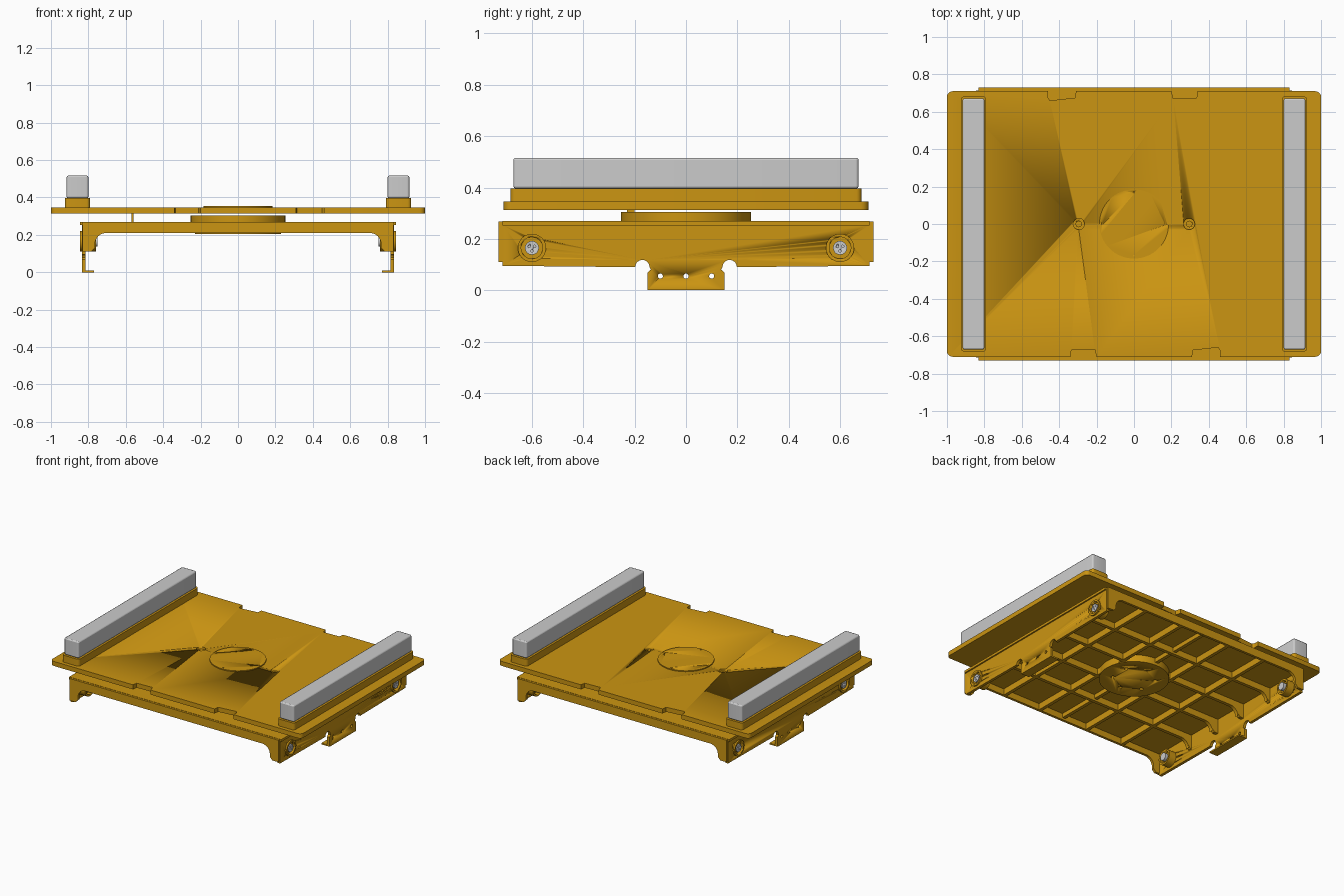
import bpy, bmesh, math
from mathutils import Vector

if "Cube" in bpy.data.objects:
    bpy.data.objects.remove(bpy.data.objects["Cube"])


def material(name, rgb):
    m = bpy.data.materials.new(name)
    m.diffuse_color = (*rgb, 1)
    m.use_nodes = True
    m.node_tree.nodes["Principled BSDF"].inputs["Base Color"].default_value = m.diffuse_color
    return m


ORANGE = material("safety orange", (0.6, 0.3, 0.006))
GREY = material("light grey", (0.6, 0.6, 0.6))


def finish(name, bm, mat, bevel=0):
    bmesh.ops.recalc_face_normals(bm, faces=bm.faces)
    me = bpy.data.meshes.new(name)
    bm.to_mesh(me)
    bm.free()
    ob = bpy.data.objects.new(name, me)
    bpy.context.collection.objects.link(ob)
    me.materials.append(mat)
    bpy.context.view_layer.objects.active = ob
    ob.select_set(True)
    bpy.ops.object.shade_smooth_by_angle(angle=math.radians(30))
    ob.select_set(False)
    if bevel:
        b = ob.modifiers.new("soft edges", 'BEVEL')
        b.width, b.segments, b.limit_method = bevel, 2, 'ANGLE'
    return ob


def prism(name, pts, axis, lo, hi, mat=ORANGE, bevel=0):
    """Extrude a 2D outline along an axis: x uses (y,z), y uses (x,z), z uses (x,y)."""
    def place(a, b, t):
        return {'x': (t, a, b), 'y': (a, t, b), 'z': (a, b, t)}[axis]
    bm = bmesh.new()
    f = bm.faces.new([bm.verts.new(place(a, b, lo)) for a, b in pts])
    r = bmesh.ops.extrude_face_region(bm, geom=[f])
    shift = Vector(place(0, 0, hi - lo))
    for v in r["geom"]:
        if isinstance(v, bmesh.types.BMVert):
            v.co += shift
    return finish(name, bm, mat, bevel)


def box(name, x0, x1, y0, y1, z0, z1, mat=ORANGE, bevel=0):
    return prism(name, [(x0, y0), (x1, y0), (x1, y1), (x0, y1)], 'z', z0, z1, mat, bevel)


def arc(cx, cy, r, a0, a1, n=8):
    return [(cx + r * math.cos(math.radians(a0 + (a1 - a0) * i / n)),
             cy + r * math.sin(math.radians(a0 + (a1 - a0) * i / n))) for i in range(n + 1)]


def rounded(cx, cy, hx, hy, r):
    return (arc(cx + hx - r, cy + hy - r, r, 0, 90, 5) + arc(cx - hx + r, cy + hy - r, r, 90, 180, 5)
            + arc(cx - hx + r, cy - hy + r, r, 180, 270, 5) + arc(cx + hx - r, cy - hy + r, r, 270, 360, 5))


def disc(name, a, b, r, axis, lo, hi, mat=ORANGE, n=48):
    return prism(name, arc(a, b, r, 0, 360, n)[:-1], axis, lo, hi, mat)


def tube(name, a, b, ro, ri, axis, lo, hi):
    t = disc(name, a, b, ro, axis, lo, hi)
    drill(t, [disc("cutter", a, b, ri, axis, lo - .01, hi + .01)])
    return t


def drill(ob, cutters):
    for c in cutters:
        c.hide_render = True
        m = ob.modifiers.new("hole", 'BOOLEAN')
        m.operation, m.object, m.solver = 'DIFFERENCE', c, 'EXACT'
        bpy.context.view_layer.objects.active = ob
        bpy.ops.object.modifier_apply(modifier=m.name)
        bpy.data.objects.remove(c)


# Top deck with two notches in each long edge (half outline, turned 180 degrees for the rest)
half = (arc(.97, .68, .03, 0, 90, 5)
        + [(.34, .71), (.335, .675), (.21, .67), (.2, .71)]
        + [(-.31, .71), (-.315, .675), (-.45, .66), (-.46, .675), (-.46, .71)]
        + arc(-.97, .68, .03, 90, 180, 5))
deck = prism("top_deck", half + [(-x, -y) for x, y in half], 'z', .313, .346)
drill(deck, [disc("cutter", s * .295, 0, .03, 'z', .33, .4, n=24) for s in (-1, 1)]
      + [disc("cutter", s * .295, 0, .015, 'z', .3, .4, n=16) for s in (-1, 1)])

# Round cover in the middle of the deck
cover = disc("deck_cover", 0, 0, .185, 'z', .34, .353, n=64)
drill(cover, [disc("cutter", x, y, .005, 'z', .345, .4, n=8)
              for x, y in ((.17, 0), (-.17, 0), (0, .17), (0, -.17))])

# Support pads along both ends
for s in (-1, 1):
    prism("pad_base", rounded(s * .858, 0, .068, .683, .02), 'z', .345, .396)
    prism("support_pad", rounded(s * .858, 0, .058, .672, .012), 'z', .396, .516, GREY, .008)

# Turntable between deck and frame, its underside hub and the stop pin
disc("turntable_ring", 0, 0, .253, 'z', .268, .304, n=64)
hub = disc("turntable_hub", 0, 0, .23, 'z', .205, .262, n=64)
drill(hub, [disc("cutter", .14 * math.cos(a), .14 * math.sin(a), .014, 'z', .19, .23, n=12)
            for a in [math.radians(60 * i + 30) for i in range(6)]])
box("stop_pin", -.57, -.56, -.23, -.2, .27, .313)

# Frame skin with overhanging side lips
box("frame_skin", -.83, .83, -.715, .715, .255, .27)
for s in (-1, 1):
    box("side_lip", *sorted((s * .82, s * .845)), -.715, .715, .253, .27)


# Arched cross profile: straight beam with curved legs at both ends
def arch(outer, inner, foot, under, top):
    right = [(outer, top), (outer, foot), (inner + .02, foot), (inner, foot + .02)] \
        + arc(inner - .06, under - .06, .06, 0, 90, 8)
    return right + [(-x, z) for x, z in reversed(right)]


for s in (-1, 1):
    prism("end_plate", arch(.832, .765, .11, .21, .268), 'y', *sorted((s * .712, s * .73)))
    for y in (.13, .4):
        prism("cross_rib", arch(.82, .79 if y > .2 else .765, .15, .21, .258), 'y',
              *sorted((s * (y - .012), s * (y + .012))))
    for x in (.2, .5):
        box("long_rib", *sorted((s * (x - .012), s * (x + .012))), -.712, .712, .21, .258)
box("centre_rib", -.012, .012, -.712, .712, .225, .258)

# Side plates with relief notches, hanging tab, inward foot flange and wheel hubs
edge = [(.715, .255), (.715, .095)] + arc(.17, .09, .028, 0, 180, 10) \
    + [(.137, .08), (.15, .068), (.15, 0)]
side = edge + [(-y, z) for y, z in reversed(edge)]
for s in (-1, 1):
    plate = prism("side_plate", side, 'x', *sorted((s * .815, s * .835)))
    drill(plate, [disc("cutter", y, .055, .01, 'x', s * .825 - .05, s * .825 + .05, n=16)
                  for y in (-.1, 0, .1)]
          + [disc("cutter", y, .165, .042, 'x', s * .825 - .05, s * .825 + .05) for y in (-.6, .6)])
    box("foot_flange", *sorted((s * .77, s * .83)), -.15, .15, 0, .01)
    for y in (-.6, .6):
        tube("hub_ring", y, .165, .055, .042, 'x', *sorted((s * .76, s * .846)))
        disc("hub_web", y, .165, .046, 'x', *sorted((s * .785, s * .825)))
        pin = disc("hub_axle", y, .165, .027, 'x', *sorted((s * .75, s * .842)), GREY, 32)
        drill(pin, [disc("cutter", y + .012 * math.cos(a), .165 + .012 * math.sin(a), .005, 'x',
                         *sorted((s * .83, s * .86)), n=8)
                    for a in (math.radians(30), math.radians(150), math.radians(270))])
